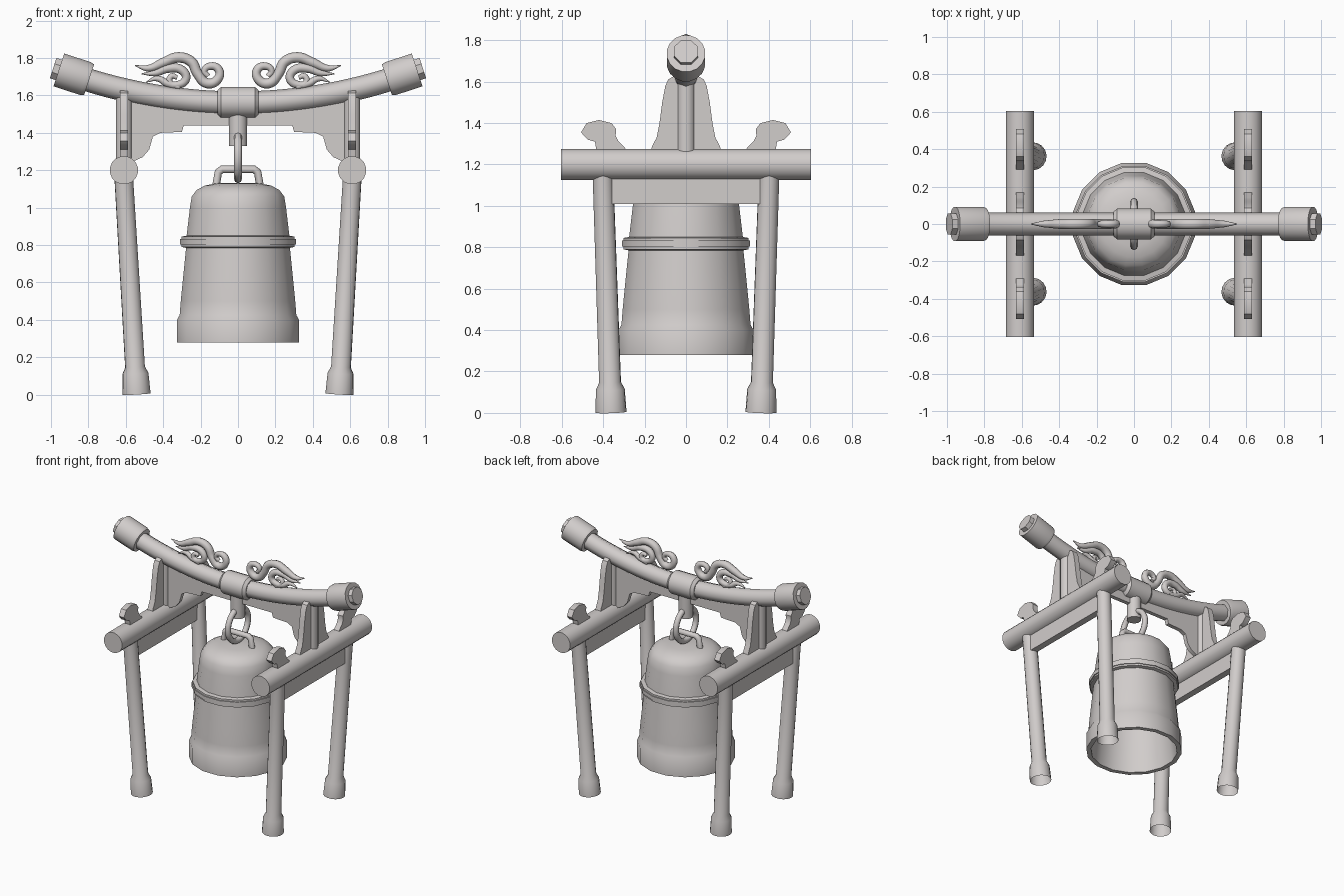
import bpy, bmesh, math
from mathutils import Vector

if "Cube" in bpy.data.objects:
    bpy.data.objects.remove(bpy.data.objects["Cube"])

stone = bpy.data.materials.new("pale_stone")
stone.use_nodes = True
COLOUR = (0.64, 0.61, 0.60, 1)
stone.diffuse_color = COLOUR
stone.node_tree.nodes["Principled BSDF"].inputs["Base Color"].default_value = COLOUR


def finish(bm, name, angle=40):
    bmesh.ops.recalc_face_normals(bm, faces=bm.faces)
    mesh = bpy.data.meshes.new(name)
    bm.to_mesh(mesh)
    bm.free()
    mesh.materials.append(stone)
    ob = bpy.data.objects.new(name, mesh)
    bpy.context.collection.objects.link(ob)
    bpy.ops.object.select_all(action='DESELECT')
    ob.select_set(True)
    bpy.context.view_layer.objects.active = ob
    bpy.ops.object.shade_smooth_by_angle(angle=math.radians(angle))
    return ob


def turned(name, start, end, profile, sides=16, capped=True, closed=False):
    """Revolve (radius, distance) pairs about the axis from start to end."""
    start, end = Vector(start), Vector(end)
    turn = (end - start).to_track_quat('Z', 'Y')
    bm = bmesh.new()
    rings = []
    for r, d in profile:
        angles = [math.tau * (i + 0.5) / sides for i in range(sides)]
        rings.append([bm.verts.new(start + turn @ Vector((r * math.cos(a), r * math.sin(a), d)))
                      for a in angles])
    pairs = list(zip(rings, rings[1:]))
    if closed:
        pairs.append((rings[-1], rings[0]))
    for low, high in pairs:
        for i in range(sides):
            j = (i + 1) % sides
            bm.faces.new((low[i], low[j], high[j], high[i]))
    if capped:
        bm.faces.new(rings[0])
        bm.faces.new(rings[-1])
    return finish(bm, name)


def rod(name, start, end, radius, sides=16):
    length = (Vector(end) - Vector(start)).length
    return turned(name, start, end, [(radius, 0), (radius, length)], sides)


def board(name, outline, depth):
    """Extrude an outline of 3D points along the depth vector, centred."""
    depth = Vector(depth)
    bm = bmesh.new()
    face = bm.faces.new([bm.verts.new(Vector(p) - depth / 2) for p in outline])
    extra = bmesh.ops.extrude_face_region(bm, geom=[face])["geom"]
    bmesh.ops.translate(bm, vec=depth, verts=[v for v in extra if isinstance(v, bmesh.types.BMVert)])
    return finish(bm, name, 35)


def tube(name, points, radii, cyclic=False, smooth=True, detail=6):
    """Round tube along a path with a radius for each point."""
    curve = bpy.data.curves.new(name, 'CURVE')
    curve.dimensions = '3D'
    curve.bevel_depth = 1
    curve.bevel_resolution = 2
    curve.resolution_u = detail
    curve.use_fill_caps = True
    spline = curve.splines.new('BEZIER')
    spline.bezier_points.add(len(points) - 1)
    for bp, p, r in zip(spline.bezier_points, points, radii):
        bp.co = p
        bp.radius = r
        bp.handle_left_type = bp.handle_right_type = 'AUTO' if smooth else 'VECTOR'
    spline.use_cyclic_u = cyclic
    curve.materials.append(stone)
    ob = bpy.data.objects.new(name, curve)
    bpy.context.collection.objects.link(ob)
    return ob


def beam_z(x):
    return 1.56 + 0.19 * x * x


# Curved top beam with its centre sleeve
xs = [-0.9 + 0.15 * i for i in range(13)]
tube("top_beam", [(x, 0, beam_z(x)) for x in xs], [0.062] * len(xs))
turned("centre_sleeve", (-0.11, 0, 1.563), (0.11, 0, 1.563),
       [(0.066, 0), (0.084, 0.02), (0.084, 0.2), (0.066, 0.22)])

# Hanger block, link and bell loop
rod("hanger_block", (0, 0, 1.33), (0, 0, 1.52), 0.05, 12)
ring = [math.tau * i / 12 for i in range(12)]
tube("hanging_link", [(0, 0.118 * math.cos(a), 1.27 + 0.118 * math.sin(a)) for a in ring],
     [0.021] * 12, cyclic=True, detail=3)
loop = [(-0.12, 1.1), (-0.105, 1.19), (-0.085, 1.205), (0.085, 1.205), (0.105, 1.19), (0.12, 1.1)]
tube("bell_loop", [(x, 0, z) for x, z in loop], [0.021] * 6, smooth=False, detail=1)

# Hollow bell, outside then inside
bell = [(0.30, 0.28), (0.333, 0.28), (0.333, 0.40), (0.318, 0.425), (0.312, 0.5), (0.30, 0.62),
        (0.283, 0.785), (0.308, 0.79), (0.308, 0.845), (0.28, 0.85), (0.262, 1.0), (0.252, 1.06),
        (0.225, 1.095), (0.18, 1.118), (0.12, 1.13), (0.001, 1.133), (0.001, 1.09),
        (0.12, 1.085), (0.215, 1.04), (0.25, 0.8), (0.28, 0.45)]
turned("bell", (0, 0, 0), (0, 0, 1), bell, capped=False, closed=True)
turned("bell_band", (0, 0, 0), (0, 0, 1),
       [(0.27, 0.803), (0.315, 0.803), (0.315, 0.832), (0.27, 0.832)], capped=False, closed=True)

# Outlines shared by both sides
panel = [(0.6, 1.62), (0.6, 1.235), (0.565, 1.245), (0.51, 1.27), (0.475, 1.31), (0.455, 1.38),
         (0.415, 1.4), (0.3, 1.405), (0.29, 1.44), (0.04, 1.44), (0.04, 1.55), (0.3, 1.57)]
half = [(0.172, 1.25), (0.165, 1.285), (0.142, 1.33), (0.128, 1.4), (0.115, 1.5), (0.1, 1.58),
        (0.085, 1.612), (0.05, 1.63)]
support = half + [(-y, z) for y, z in reversed(half)]
horn = [(0.28, 1.25), (0.295, 1.28), (0.325, 1.31), (0.34, 1.34), (0.337, 1.37), (0.36, 1.4),
        (0.42, 1.415), (0.48, 1.4), (0.507, 1.355), (0.475, 1.32), (0.44, 1.31), (0.43, 1.25)]

# Cloud scrolls: path in x, z and radius
scrolls = {
    "large_scroll": [(0.55, 1.76, 0.003), (0.48, 1.745, 0.018), (0.40, 1.775, 0.026),
                     (0.32, 1.803, 0.028), (0.25, 1.78, 0.028), (0.215, 1.715, 0.027),
                     (0.165, 1.665, 0.027), (0.11, 1.685, 0.025), (0.102, 1.735, 0.023),
                     (0.145, 1.757, 0.02), (0.18, 1.73, 0.017), (0.16, 1.703, 0.014)],
    "small_scroll": [(0.515, 1.715, 0.003), (0.44, 1.72, 0.018), (0.37, 1.745, 0.024),
                     (0.30, 1.735, 0.024), (0.278, 1.69, 0.023), (0.32, 1.657, 0.021),
                     (0.365, 1.668, 0.018), (0.355, 1.703, 0.015), (0.325, 1.695, 0.012)],
    "scroll_wisp": [(0.49, 1.672, 0.003), (0.43, 1.69, 0.016), (0.38, 1.665, 0.02),
                    (0.31, 1.645, 0.018)],
}

for s, side in ((1, "left"), (-1, "right")):
    x = 0.61 * s
    # Beam end cap and plug, following the beam's slope
    along = Vector((s * 0.95, 0, 0.31)).normalized()
    mid = Vector((0.877 * s, 0, 1.71))
    turned(side + "_beam_cap", mid - along * 0.085, mid + along * 0.085,
           [(0.088, 0), (0.094, 0.02), (0.094, 0.17)])
    rod(side + "_beam_plug", mid, mid + along * 0.117, 0.062, 8)

    # Cross beam, rail beneath it, and the support that carries the top beam
    rod(side + "_cross_beam", (x, -0.605, 1.2), (x, 0.605, 1.2), 0.076)
    board(side + "_rail", [(x, -0.385, 1.01), (x, 0.385, 1.01), (x, 0.385, 1.17), (x, -0.385, 1.17)],
          (0.05, 0, 0))
    board(side + "_support", [(x, y, z) for y, z in support], (0.043, 0, 0))
    rod(side + "_support_post", (x, 0, 1.2), (x, 0, 1.62), 0.045, 12)
    board(side + "_corner_panel", [(s * px, 0, z) for px, z in panel], (0, 0.03, 0))

    # Cloud scrolls
    for name, path in scrolls.items():
        tube(side + "_" + name, [(s * px, 0, z) for px, z, r in path], [r for px, z, r in path])

    # Horn brackets and splayed legs with widened feet
    for f, end in ((-1, "front"), (1, "back")):
        tag = f"{end}_{side}_"
        board(tag + "horn", [(x, f * y, z) for y, z in horn], (0.043, 0, 0))
        turned(tag + "leg", (0.542 * s, 0.362 * f, 0.003), (0.612 * s, 0.402 * f, 1.18),
               [(0.075, 0), (0.07, 0.11), (0.053, 0.145), (0.05, 1.18)], capped=False)
